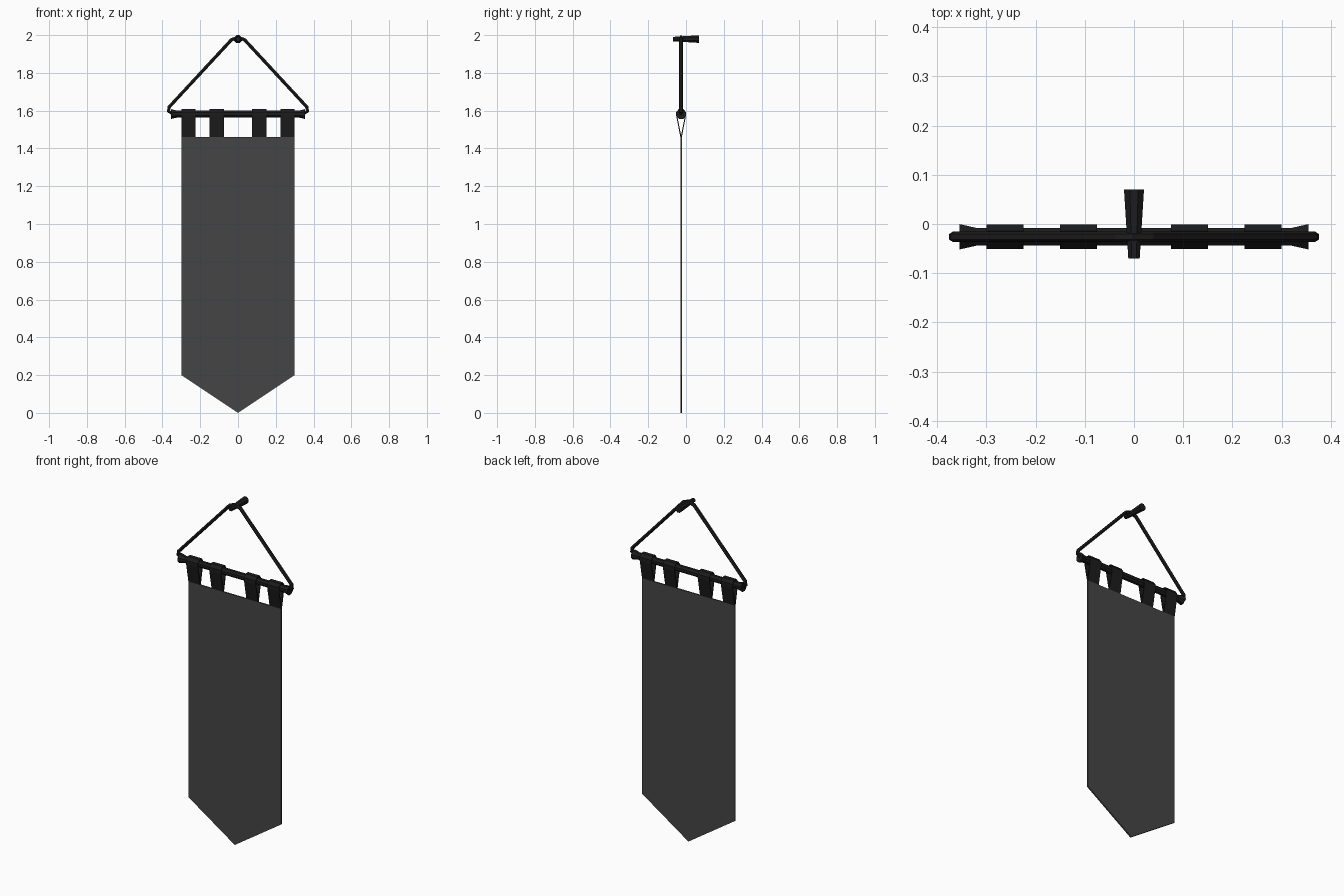
import bpy, bmesh, math

if "Cube" in bpy.data.objects:
    bpy.data.objects.remove(bpy.data.objects["Cube"])

Y, ROD_Z = -0.026, 1.582


def material(name, v):
    m = bpy.data.materials.new(name)
    m.diffuse_color = (v, v, v, 1)
    m.use_nodes = True
    m.node_tree.nodes["Principled BSDF"].inputs["Base Color"].default_value = m.diffuse_color
    return m


DARK = material("dark", 0.012)
CLOTH = material("cloth_grey", 0.06)


def add_mesh(name, bm, mat):
    bmesh.ops.recalc_face_normals(bm, faces=bm.faces[:])
    me = bpy.data.meshes.new(name)
    bm.to_mesh(me)
    bm.free()
    me.materials.append(mat)
    ob = bpy.data.objects.new(name, me)
    bpy.context.collection.objects.link(ob)
    return ob


def lathe(name, profile, sides, place, mat):
    """Rings of (position, radius) along an axis, capped at both ends."""
    bm = bmesh.new()
    rings = []
    for t, r in profile:
        angles = [2 * math.pi * (i + 0.5) / sides for i in range(sides)]
        rings.append([bm.verts.new(place(t, r * math.cos(a), r * math.sin(a))) for a in angles])
    for a, b in zip(rings, rings[1:]):
        for i in range(sides):
            j = (i + 1) % sides
            bm.faces.new((a[i], a[j], b[j], b[i]))
    bm.faces.new(rings[0])
    bm.faces.new(rings[-1])
    return add_mesh(name, bm, mat)


# Hanging cloth with pointed lower edge
bm = bmesh.new()
outline = [(-0.3, 1.46), (-0.3, 0.2), (0, 0), (0.3, 0.2), (0.3, 1.46)]
face = bm.faces.new([bm.verts.new((x, Y - 0.004, z)) for x, z in outline])
ext = bmesh.ops.extrude_face_region(bm, geom=[face])
bmesh.ops.translate(bm, vec=(0, 0.008, 0),
                    verts=[v for v in ext["geom"] if isinstance(v, bmesh.types.BMVert)])
add_mesh("cloth", bm, CLOTH)

# Four fabric loops around the rod
outer = [(-0.004, 1.46), (-0.025, 1.57), (-0.025, 1.592), (-0.012, 1.61),
         (0.012, 1.61), (0.025, 1.592), (0.025, 1.57), (0.004, 1.46)]
inner = [(-0.001, 1.475), (-0.020, 1.57), (-0.020, 1.590), (-0.010, 1.604),
         (0.010, 1.604), (0.020, 1.590), (0.020, 1.57), (0.001, 1.475)]
for n, x0 in enumerate((-0.3, -0.15, 0.075, 0.225)):
    bm = bmesh.new()
    loops = [[bm.verts.new((x, Y + y, z)) for y, z in pts]
             for pts, x in ((outer, x0), (outer, x0 + 0.075),
                            (inner, x0 + 0.075), (inner, x0))]
    for k in range(4):
        a, b = loops[k], loops[(k + 1) % 4]
        for i in range(8):
            j = (i + 1) % 8
            bm.faces.new((a[i], a[j], b[j], b[i]))
    add_mesh(f"cloth_loop_{n + 1}", bm, DARK)

# Cross rod with flared ends
half = [(0.355, 0.028), (0.32, 0.0195)]
lathe("rod", [(-x, r) for x, r in half] + half[::-1], 8,
      lambda t, a, b: (t, Y + a, ROD_Z + b), DARK)

# Wall peg, wider at the wall
lathe("wall_peg", [(-0.07, 0.0125), (0.07, 0.022)], 8,
      lambda t, a, b: (a, t, 1.979 + b), DARK)

# Hanging rope over the peg
side = [(0.34, 1.582), (0.368, 1.597), (0.364, 1.62), (0.035, 1.975)]
path = [(-x, z) for x, z in side] + [(0, 1.988)] + side[::-1]
cu = bpy.data.curves.new("rope", "CURVE")
cu.dimensions = "3D"
cu.bevel_depth = 0.0105
cu.bevel_resolution = 1
cu.use_fill_caps = True
sp = cu.splines.new("POLY")
sp.points.add(len(path) - 1)
for p, (x, z) in zip(sp.points, path):
    p.co = (x, Y, z, 1)
cu.materials.append(DARK)
rope = bpy.data.objects.new("rope", cu)
bpy.context.collection.objects.link(rope)
bpy.context.view_layer.objects.active = rope
rope.select_set(True)
bpy.ops.object.convert(target="MESH")
bpy.ops.object.shade_flat()
